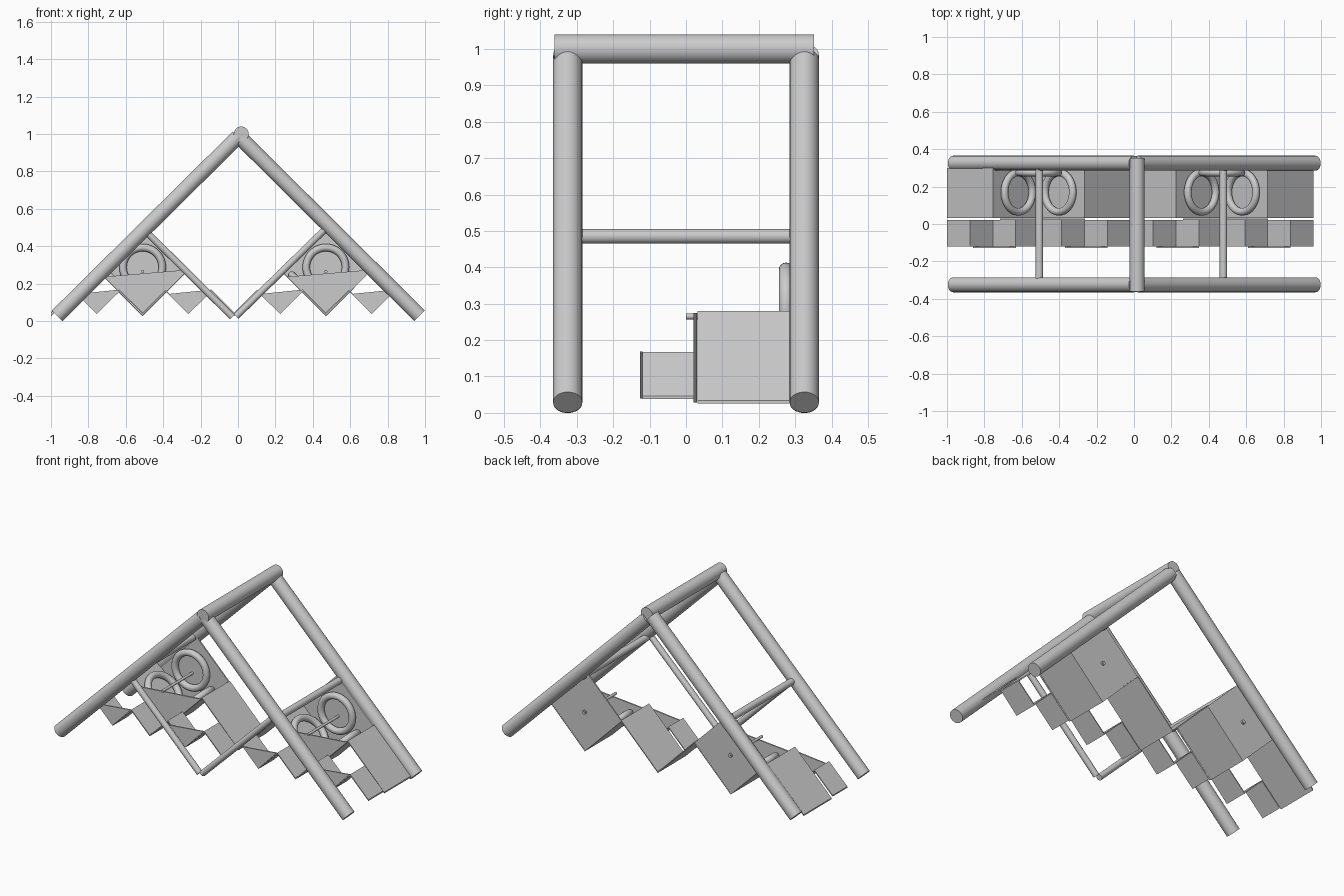
import bpy, bmesh, math
from mathutils import Vector

if "Cube" in bpy.data.objects:
    bpy.data.objects.remove(bpy.data.objects["Cube"])

grey = bpy.data.materials.new("plain grey")
grey.diffuse_color = (0.6, 0.6, 0.6, 1)
grey.use_nodes = True
grey.node_tree.nodes["Principled BSDF"].inputs["Base Color"].default_value = grey.diffuse_color


def finish(ob, name, smooth=False):
    ob.name = name
    ob.data.materials.append(grey)
    if smooth:
        bpy.ops.object.shade_smooth_by_angle(angle=math.radians(40))
    return ob


def tube(name, a, b, r, sides=40):
    """Solid round bar between two points."""
    a, b = Vector(a), Vector(b)
    d = b - a
    bpy.ops.mesh.primitive_cylinder_add(
        vertices=sides, radius=r, depth=d.length, location=(a + b) / 2,
        rotation=d.to_track_quat('Z', 'Y').to_euler())
    return finish(bpy.context.object, name, True)


def ring(name, loc, rot):
    bpy.ops.mesh.primitive_torus_add(
        major_radius=0.105, minor_radius=0.02, major_segments=48,
        minor_segments=16, location=loc, rotation=rot)
    return finish(bpy.context.object, name, True)


def prism(name, pts, y0, y1):
    """Extrude an x-z outline along y."""
    bm = bmesh.new()
    face = bm.faces.new([bm.verts.new((x, y0, z)) for x, z in pts])
    ext = bmesh.ops.extrude_face_region(bm, geom=[face])
    moved = [v for v in ext["geom"] if isinstance(v, bmesh.types.BMVert)]
    bmesh.ops.translate(bm, verts=moved, vec=(0, y1 - y0, 0))
    bmesh.ops.recalc_face_normals(bm, faces=bm.faces)
    me = bpy.data.meshes.new(name)
    bm.to_mesh(me)
    bm.free()
    ob = bpy.data.objects.new(name, me)
    bpy.context.collection.objects.link(ob)
    return finish(ob, name)


def zigzag(name, step, low, high, y0, y1, t=0.008):
    """Thin folded sheet running the whole width."""
    n = round(1.96 / step)
    line = [(-1 + i * step, high if i % 2 else low) for i in range(n + 1)]
    under = [(x, z - t) for x, z in reversed(line)]
    return prism(name, line + under, y0, y1)


# main frame: two sloping pairs and the ridge pole
for tag, y in (("front", -0.325), ("back", 0.325)):
    tube(f"{tag}_left_rafter", (-0.967, y, 0.028), (0.0, y, 0.985), 0.04)
    tube(f"{tag}_right_rafter", (0.97, y, 0.029), (0.02, y, 0.972), 0.04)
tube("ridge_pole", (0.017, -0.362, 1.0), (0.017, 0.352, 1.0), 0.04)

# cross bars and front braces
tube("left_cross_bar", (-0.506, -0.325, 0.485), (-0.506, 0.325, 0.485), 0.02)
tube("right_cross_bar", (0.478, -0.325, 0.485), (0.478, 0.325, 0.485), 0.02)
tube("left_brace", (-0.49, -0.325, 0.477), (-0.03, -0.325, 0.022), 0.018)
tube("right_brace", (0.465, -0.325, 0.49), (-0.01, -0.325, 0.025), 0.018)

# large rear and small front folded sheets
zigzag("large_folded_sheet", 0.245, 0.034, 0.28, 0.032, 0.30)
zigzag("small_folded_sheet", 0.1225, 0.046, 0.167, -0.12, 0.022)

for side, dx in (("left", -0.51), ("right", 0.47)):
    # square back plate standing on its corner
    h = 0.245
    prism(f"{side}_back_plate",
          [(dx, 0.275 - h), (dx + h, 0.275), (dx, 0.275 + h), (dx - h, 0.275)],
          0.291, 0.299)
    # triangular front plate with sloping top edge
    prism(f"{side}_front_plate",
          [(dx, 0.028), (dx + 0.247, 0.275), (dx - 0.207, 0.237)],
          0.021, 0.030)
    # small triangular end plates
    for i, cx in enumerate((dx - 0.245, dx + 0.245)):
        prism(f"{side}_small_end_plate_{i + 1}",
              [(cx, 0.04), (cx + 0.123, 0.168), (cx - 0.105, 0.145)],
              -0.127, -0.119)
    # rings on the back plate and both slopes
    ring(f"{side}_back_ring", (dx, 0.275, 0.288), (math.pi / 2, 0, 0))
    ring(f"{side}_slope_ring_1", (dx - 0.108, 0.17, 0.172), (0, math.pi / 4, 0))
    ring(f"{side}_slope_ring_2", (dx + 0.108, 0.17, 0.172), (0, -math.pi / 4, 0))
    # centre pin with its nut at the back
    tube(f"{side}_pin", (dx, 0.0, 0.265), (dx, 0.31, 0.265), 0.008, 16)
    tube(f"{side}_pin_nut", (dx, 0.298, 0.265), (dx, 0.308, 0.265), 0.012, 16)
